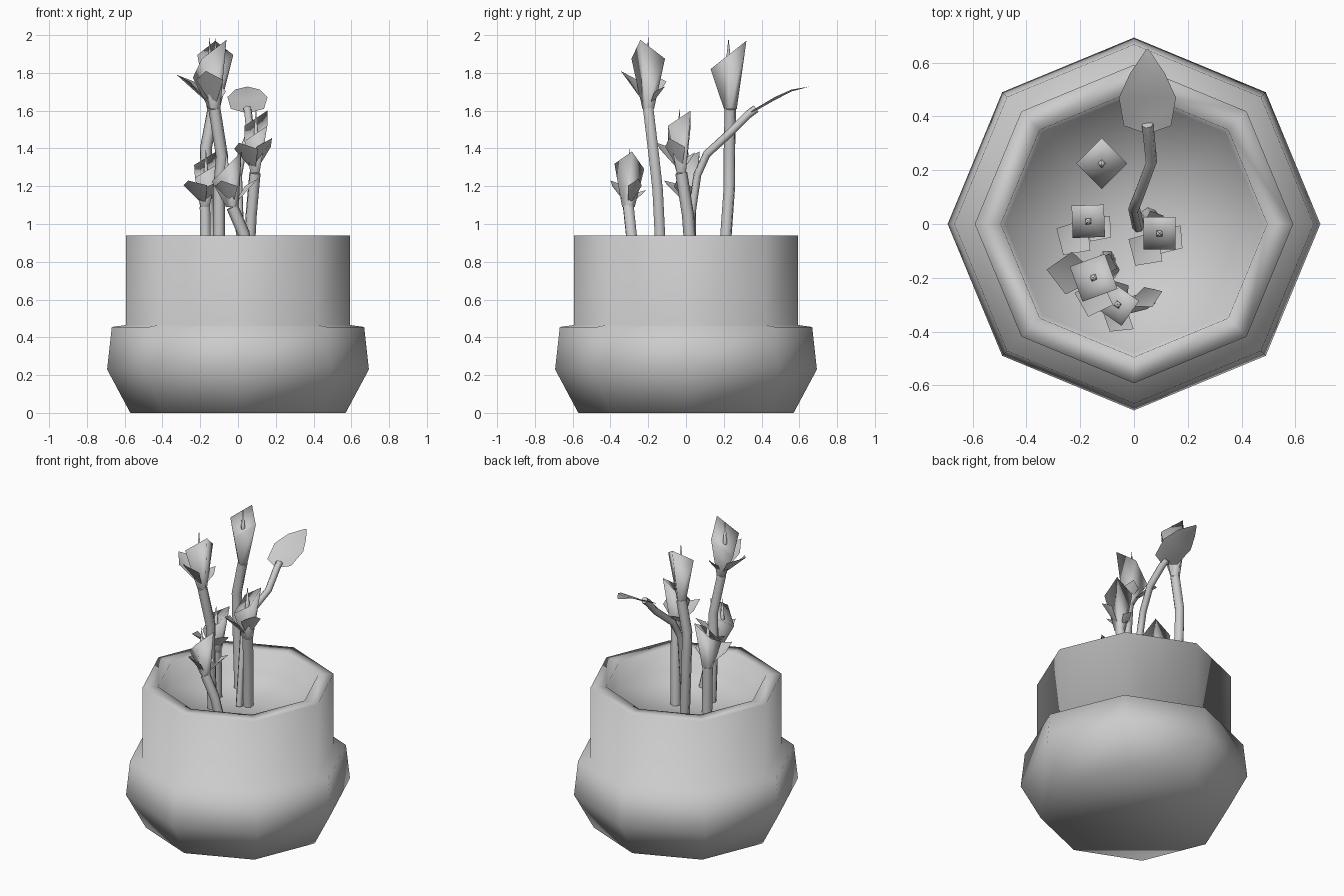
import bpy, bmesh, math
from mathutils import Vector

cube = bpy.data.objects.get("Cube")
if cube:
    bpy.data.objects.remove(cube, do_unlink=True)

# One clay grey for everything
grey = bpy.data.materials.new("clay_grey")
grey.use_nodes = True
grey.diffuse_color = (0.6, 0.6, 0.6, 1)
grey.node_tree.nodes["Principled BSDF"].inputs["Base Color"].default_value = (0.6, 0.6, 0.6, 1)


def make(name, bm):
    mesh = bpy.data.meshes.new(name)
    bm.to_mesh(mesh)
    bm.free()
    mesh.materials.append(grey)
    for p in mesh.polygons:
        p.use_smooth = True
    ob = bpy.data.objects.new(name, mesh)
    bpy.context.collection.objects.link(ob)


def polar(radius, angle, z=0.0):
    return Vector((radius * math.cos(angle), radius * math.sin(angle), z))


# Eight-sided pot, closed by the base and the soil
def pot():
    bm = bmesh.new()
    profile = [(0.57, 0), (0.693, 0.23), (0.668, 0.455), (0.592, 0.465),
               (0.592, 0.94), (0.495, 0.94), (0.48, 0.795)]
    rings = [[bm.verts.new(polar(r, math.tau * k / 8, z)) for k in range(8)] for r, z in profile]
    for a, b in zip(rings, rings[1:]):
        for k in range(8):
            n = (k + 1) % 8
            bm.faces.new((a[k], a[n], b[n], b[k]))
    bm.faces.new(rings[0][::-1])
    centre = bm.verts.new((0, 0, 0.775))
    for k in range(8):
        bm.faces.new((rings[-1][k], rings[-1][(k + 1) % 8], centre))
    make("pot", bm)


# Round stem along a bent path
def stem(name, points, radius):
    curve = bpy.data.curves.new(name, "CURVE")
    curve.dimensions = "3D"
    curve.bevel_depth = radius
    curve.bevel_resolution = 1
    curve.use_fill_caps = True
    spline = curve.splines.new("POLY")
    spline.points.add(len(points) - 1)
    for p, co in zip(spline.points, points):
        p.co = (*co, 1)
    curve.materials.append(grey)
    ob = bpy.data.objects.new(name, curve)
    bpy.context.collection.objects.link(ob)
    bpy.ops.object.select_all(action="DESELECT")
    ob.select_set(True)
    bpy.context.view_layer.objects.active = ob
    bpy.ops.object.convert(target="MESH")
    bpy.ops.object.shade_smooth_by_angle(angle=math.radians(70))


# Square funnel bloom with a slanted rim and a pointed stamen
def bloom(name, base, centre, top, radius, turn, high, tilt):
    bm = bmesh.new()
    base = Vector(base)
    mid = Vector((*centre, 0))
    turn, high = math.radians(turn), math.radians(high)
    well_z = top - tilt / 2 - 0.05
    low, rim, foot = [], [], []
    for k in range(4):
        a = turn + k * math.pi / 2
        drop = tilt * (1 - math.cos(a - high)) / 2
        low.append(bm.verts.new(base + polar(0.034, a)))
        rim.append(bm.verts.new(mid + polar(radius, a, top - drop)))
        foot.append(bm.verts.new(mid + polar(0.016, a, well_z)))
    well = bm.verts.new(mid + Vector((0, 0, well_z)))
    tip = bm.verts.new(mid + Vector((0, 0, top + 0.015)))
    for k in range(4):
        n = (k + 1) % 4
        bm.faces.new((low[k], low[n], rim[n], rim[k]))
        bm.faces.new((rim[k], rim[n], well))
        bm.faces.new((foot[k], foot[n], tip))
    make(name, bm)


# Broad folded petal reaching from the bloom's base to its tip
def petal(name, base, tip, width):
    bm = bmesh.new()
    base, tip = Vector(base), Vector(tip)
    out = tip - base
    side = Vector((-out.y, out.x, 0)).normalized() * width
    inward = side.cross(out).normalized() * width * 0.35
    if inward.z < 0:
        inward = -inward
    b, t, m = (bm.verts.new(v) for v in (base, tip, base + out * 0.6))
    for s in (1, -1):
        shoulder = bm.verts.new(base + out * 0.68 + side * s + inward)
        bm.faces.new((b, shoulder, m)[::s])
        bm.faces.new((m, shoulder, t)[::s])
    make(name, bm)


# Broad arched leaf with a lowered midrib
def leaf():
    bm = bmesh.new()
    rows = [(0.34, 1.59, 0.015), (0.365, 1.61, 0.088), (0.47, 1.672, 0.106),
            (0.56, 1.712, 0.065), (0.65, 1.727, 0.004)]
    lines = [[bm.verts.new((0.05 + w * s, y, z - (0 if s else w * 0.15))) for s in (-1, 0, 1)]
             for y, z, w in rows]
    for a, b in zip(lines, lines[1:]):
        for i in (0, 1):
            bm.faces.new((a[i], a[i + 1], b[i + 1], b[i]))
    make("leaf", bm)


pot()

# Each flower: stem path, bloom (centre, top, radius, turn, high side, tilt), petals (tip, width)
flowers = {
    "tall_front": (
        [(-0.10, -0.13, 0.78), (-0.10, -0.15, 1.18), (-0.085, -0.17, 1.36), (-0.125, -0.20, 1.61)],
        ((-0.15, -0.20), 1.975, 0.098, 65, -25, 0.20),
        [((-0.325, -0.17, 1.79), 0.08), ((-0.17, -0.345, 1.81), 0.075),
         ((-0.09, -0.11, 1.73), 0.045)]),
    "tall_back": (
        [(-0.13, 0.20, 0.78), (-0.165, 0.23, 1.2), (-0.17, 0.23, 1.4), (-0.13, 0.235, 1.61)],
        ((-0.12, 0.225), 1.97, 0.095, 0, 90, 0.15), []),
    "short_front": (
        [(0.06, -0.27, 0.78), (0.03, -0.29, 0.95), (-0.03, -0.305, 1.09)],
        ((-0.06, -0.30), 1.385, 0.08, 10, 0, 0.16),
        [((0.105, -0.25, 1.24), 0.04), ((-0.09, -0.40, 1.23), 0.07), ((-0.08, -0.21, 1.18), 0.045)]),
    "short_left": (
        [(-0.17, 0.02, 0.78), (-0.175, 0.02, 1.09)],
        ((-0.17, 0.01), 1.385, 0.085, 47, 45, 0.14),
        [((-0.263, -0.115, 1.23), 0.075), ((-0.085, -0.05, 1.23), 0.06)]),
    "middle_right": (
        [(0.055, 0.03, 0.78), (0.07, 0.01, 1.05), (0.09, -0.025, 1.27)],
        ((0.095, -0.035), 1.60, 0.085, 45, 45, 0.16),
        [((0.005, -0.155, 1.43), 0.075), ((0.18, -0.09, 1.455), 0.065),
         ((0.06, 0.05, 1.38), 0.04)]),
}
for name, (path, shape, petals) in flowers.items():
    stem(name + "_stem", path, 0.032)
    bloom(name + "_bloom", path[-1], *shape)
    for i, (tip, width) in enumerate(petals):
        petal(f"{name}_petal_{i + 1}", path[-1], tip, width)

stem("leaf_stem", [(0.015, -0.01, 0.78), (0.01, 0.015, 0.95), (0.0, 0.06, 1.26), (0.02, 0.11, 1.37),
                   (0.065, 0.23, 1.48), (0.055, 0.33, 1.58), (0.05, 0.37, 1.61)], 0.022)
leaf()
